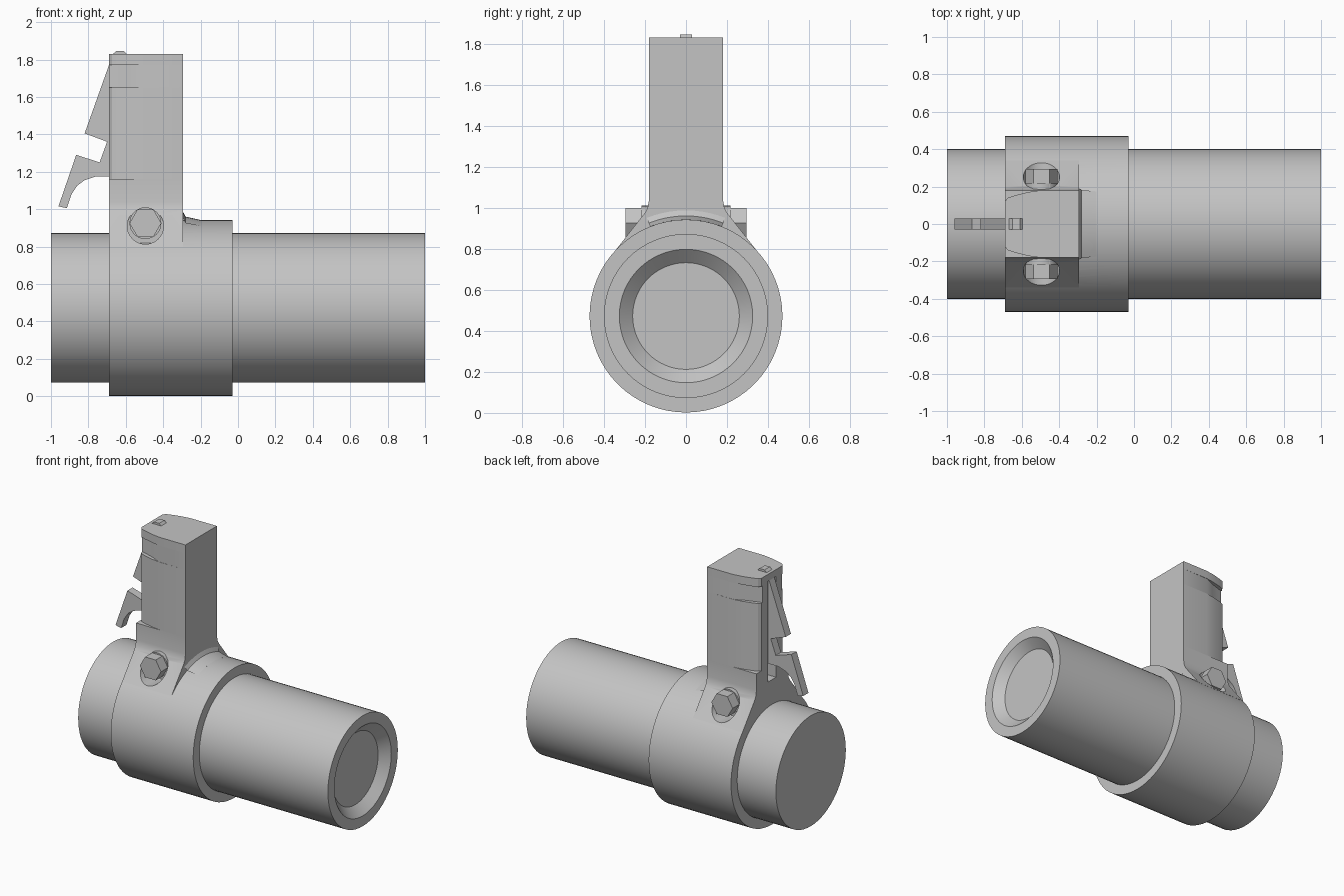
import bpy, bmesh, math
from mathutils import Vector

if "Cube" in bpy.data.objects:
    bpy.data.objects.remove(bpy.data.objects["Cube"], do_unlink=True)

grey = bpy.data.materials.new("plain grey")
grey.use_nodes = True
colour = (0.55, 0.55, 0.55, 1)
grey.diffuse_color = colour
grey.node_tree.nodes["Principled BSDF"].inputs["Base Color"].default_value = colour

AXIS_Z = 0.472   # height of the pipe's axis
BACK, FRONT = -0.69, -0.295   # x extent of the neck


def finish(name, bm):
    bmesh.ops.recalc_face_normals(bm, faces=bm.faces)
    mesh = bpy.data.meshes.new(name)
    bm.to_mesh(mesh)
    bm.free()
    obj = bpy.data.objects.new(name, mesh)
    bpy.context.collection.objects.link(obj)
    mesh.materials.append(grey)
    return obj


def prism(name, points, axis, lo, hi):
    """Extrude a 2D outline along x, y or z; points hold the other two axes in order."""
    bm = bmesh.new()

    def place(p, d):
        co = list(p)
        co.insert("xyz".index(axis), d)
        return bm.verts.new(co)
    ends = [[place(p, d) for p in points] for d in (lo, hi)]
    for ring in ends:
        bm.faces.new(ring)
    n = len(points)
    for i in range(n):
        j = (i + 1) % n
        bm.faces.new((ends[0][i], ends[0][j], ends[1][j], ends[1][i]))
    return finish(name, bm)


def disc(radius, sides, u=0.0, v=0.0):
    return [(u + radius * math.cos(math.tau * i / sides),
             v + radius * math.sin(math.tau * i / sides)) for i in range(sides)]


def lathe(name, profile, start=0.0, sweep=math.tau, steps=64):
    """Spin an (x, radius) profile round the pipe axis, angles measured from up."""
    bm = bmesh.new()
    verts = [bm.verts.new((x, r * math.sin(start), AXIS_Z + r * math.cos(start)))
             for x, r in profile]
    edges = [bm.edges.new(pair) for pair in zip(verts, verts[1:])]
    bmesh.ops.spin(bm, geom=verts + edges, cent=(0, 0, AXIS_Z), axis=(-1, 0, 0),
                   angle=sweep, steps=steps)
    bmesh.ops.remove_doubles(bm, verts=bm.verts, dist=0.0001)
    return finish(name, bm)


def cut(obj, cutter):
    mod = obj.modifiers.new("cut", "BOOLEAN")
    mod.operation = "DIFFERENCE"
    mod.solver = "EXACT"
    mod.object = cutter
    bpy.context.view_layer.objects.active = obj
    bpy.ops.object.modifier_apply(modifier=mod.name)


def mirrored(half):
    return half + [(u, -v) for u, v in reversed(half)]


# Pipe with a conical recess in its right-hand end
pipe = lathe("pipe", [(-1, 0), (-1, 0.4), (1, 0.4), (1, 0.325), (0.94, 0.26), (0.94, 0)])

# Collar clamped round the pipe
collar = prism("collar", disc(0.47, 64, 0, AXIS_Z), "x", BACK, -0.03)

# Flared saddle where the neck meets the collar
side = [(0.12, 0.7), (0.34, 0.797), (0.2, 0.975), (0.187, 1.0), (0.18, 1.04), (0.18, 1.16)]
saddle = prism("neck_saddle", side + [(-y, z) for y, z in reversed(side)], "x", BACK, FRONT)

# Neck, rounded toward the back, with a grip groove near the top
rounded = mirrored([(FRONT, 0.18), (-0.5, 0.18), (-0.57, 0.17), (-0.64, 0.152),
                    (-0.675, 0.14), (BACK, 0.12)])
grooved = mirrored([(FRONT, 0.18), (-0.51, 0.178), (-0.58, 0.145), (-0.64, 0.125), (BACK, 0.11)])
neck = [prism("neck_shaft", rounded, "z", 1.16, 1.65),
        prism("neck_grip_groove", grooved, "z", 1.65, 1.77),
        prism("neck_cap", rounded, "z", 1.77, 1.83)]

# Small fillet in front of the neck
fillet = lathe("neck_fillet", [(-0.31, 0.44), (-0.31, 0.52), (FRONT, 0.515), (-0.28, 0.488),
                               (-0.2, 0.47), (-0.2, 0.44)], -0.38, 0.76, 10)

# Slot for the latch
slot = prism("slot_cutter", [(-0.8, 1.05), (-0.59, 1.05), (-0.59, 1.78), (-0.8, 1.78)],
             "y", -0.045, 0.045)
for part in [saddle] + neck:
    cut(part, slot)
cutters = [slot]

# Latch lever with its thumb tab and top nub
lever = [(-0.62, 1.175), (-0.62, 1.76), (-0.595, 1.83), (-0.61, 1.845), (-0.65, 1.845),
         (-0.668, 1.83), (BACK, 1.77), (-0.82, 1.405), (-0.7, 1.36), (-0.74, 1.25),
         (-0.865, 1.29), (-0.96, 1.015), (-0.915, 1.005), (-0.89, 1.08), (-0.86, 1.125),
         (-0.82, 1.155), (-0.76, 1.175)]
latch = prism("latch_lever", lever, "y", -0.03, 0.03)

# Bolts seated in round pockets on both sides
bolts = []
for name, s in (("left", 1), ("right", -1)):
    pocket = prism("pocket_cutter", disc(0.097, 40, -0.495, 0.91), "y", s * 0.2, s * 0.6)
    cut(saddle, pocket)
    cut(collar, pocket)
    cutters.append(pocket)
    bolts.append(prism("bolt_washer_" + name, disc(0.085, 32, -0.495, 0.925),
                       "y", s * 0.18, s * 0.217))
    bolts.append(prism("bolt_head_" + name, disc(0.085, 6, -0.495, 0.925),
                       "y", s * 0.19, s * 0.295))

for cutter in cutters:
    bpy.data.objects.remove(cutter, do_unlink=True)

# Smooth the round surfaces, keep the edges crisp
bpy.ops.object.select_all(action="DESELECT")
for part in [pipe, collar, saddle, fillet, latch] + neck + bolts:
    part.select_set(True)
bpy.context.view_layer.objects.active = pipe
bpy.ops.object.shade_smooth_by_angle(angle=math.radians(30))
